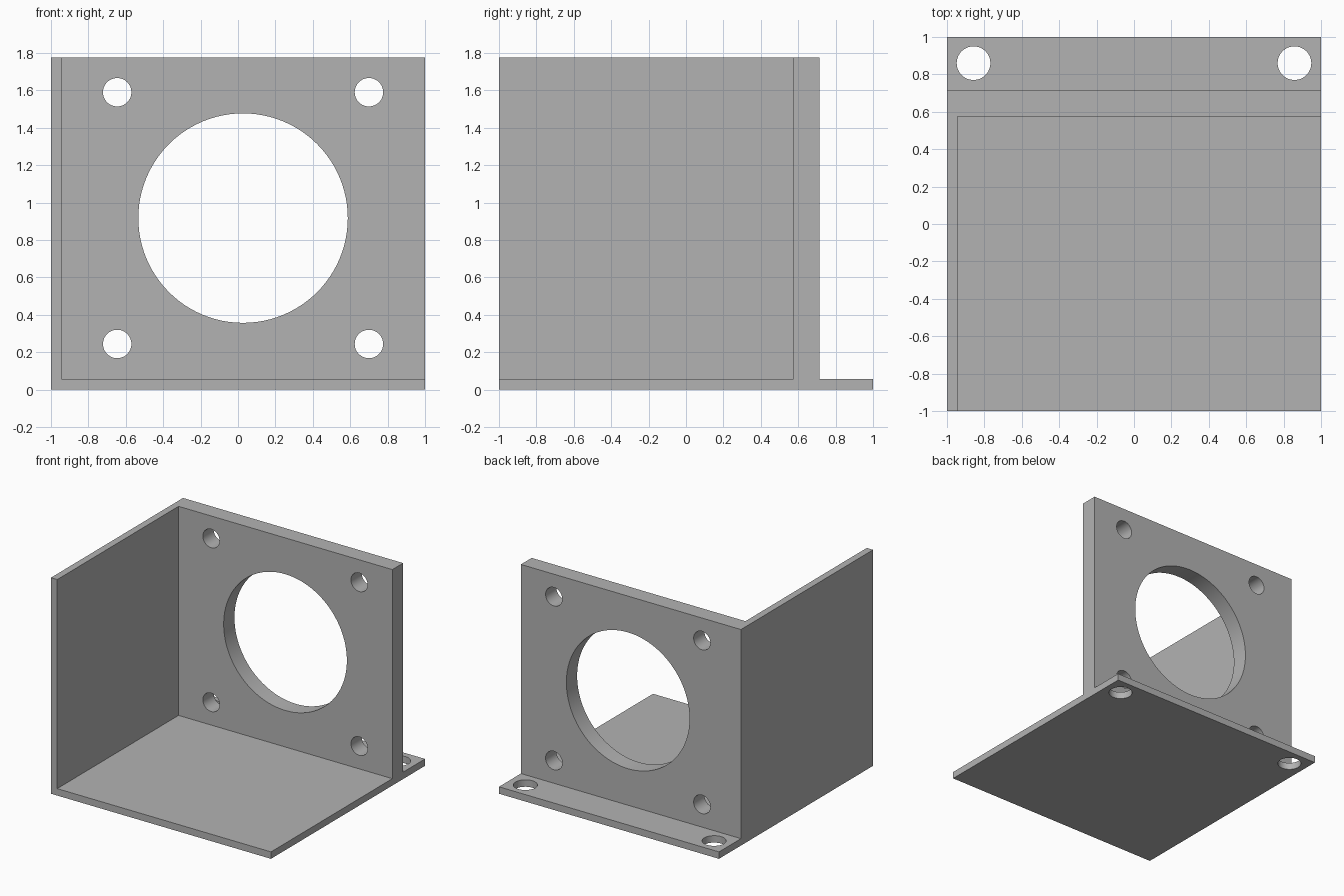
import bpy
import math

if "Cube" in bpy.data.objects:
    bpy.data.objects.remove(bpy.data.objects["Cube"], do_unlink=True)

# Single grey material
GREY = (0.45, 0.45, 0.45, 1)
grey = bpy.data.materials.new("plain grey")
grey.use_nodes = True
grey.diffuse_color = GREY
grey.node_tree.nodes["Principled BSDF"].inputs["Base Color"].default_value = GREY

T = 0.057                  # sheet thickness
TOP = 1.775
PLATE_FRONT, PLATE_BACK = 0.575, 0.715


def box(name, low, high):
    size = [b - a for a, b in zip(low, high)]
    centre = [(a + b) / 2 for a, b in zip(low, high)]
    bpy.ops.mesh.primitive_cube_add(size=1, location=centre)
    obj = bpy.context.object
    obj.name = name
    obj.scale = size
    bpy.ops.object.transform_apply(location=True, rotation=True, scale=True)
    obj.data.materials.append(grey)
    return obj


def drill(name, centre, radius, depth, along_y=False, sides=48):
    bpy.ops.mesh.primitive_cylinder_add(
        vertices=sides, radius=radius, depth=depth, location=centre,
        rotation=(math.pi / 2 if along_y else 0, 0, 0))
    obj = bpy.context.object
    obj.name = name
    obj.hide_render = True
    obj.data.materials.append(grey)
    return obj


def combine(target, tool, operation):
    """Apply a boolean to the target and discard the tool."""
    mod = target.modifiers.new(tool.name, "BOOLEAN")
    mod.operation = operation
    mod.solver = "EXACT"
    mod.object = tool
    bpy.context.view_layer.objects.active = target
    bpy.ops.object.modifier_apply(modifier=mod.name)
    bpy.data.objects.remove(tool, do_unlink=True)


# Base sheet, upright mounting plate and side wall
bracket = box("bracket", (-1, -1, 0), (1, 1, T))
combine(bracket, box("mounting_plate", (-1, PLATE_FRONT, 0), (1, PLATE_BACK, TOP)), "UNION")
combine(bracket, box("side_wall", (-1, -1, 0), (-1 + T, PLATE_BACK, TOP)), "UNION")

# Central opening with four bolt holes around it
cx, cy, cz = 0.027, (PLATE_FRONT + PLATE_BACK) / 2, 0.917
combine(bracket, drill("central_opening", (cx, cy, cz), 0.56, 0.4, True, 96), "DIFFERENCE")
for sx in (-1, 1):
    for sz in (-1, 1):
        spot = (cx + sx * 0.673, cy, cz + sz * 0.673)
        combine(bracket, drill("bolt_hole", spot, 0.076, 0.4, True), "DIFFERENCE")

# Two fixing holes in the rear flange
for sx in (-1, 1):
    combine(bracket, drill("flange_hole", (sx * 0.858, 0.86, T / 2), 0.09, 0.3), "DIFFERENCE")

# Smooth bores, crisp sheet edges
bpy.ops.object.select_all(action="DESELECT")
bracket.select_set(True)
bpy.context.view_layer.objects.active = bracket
bpy.ops.object.shade_smooth_by_angle(angle=math.radians(30))
